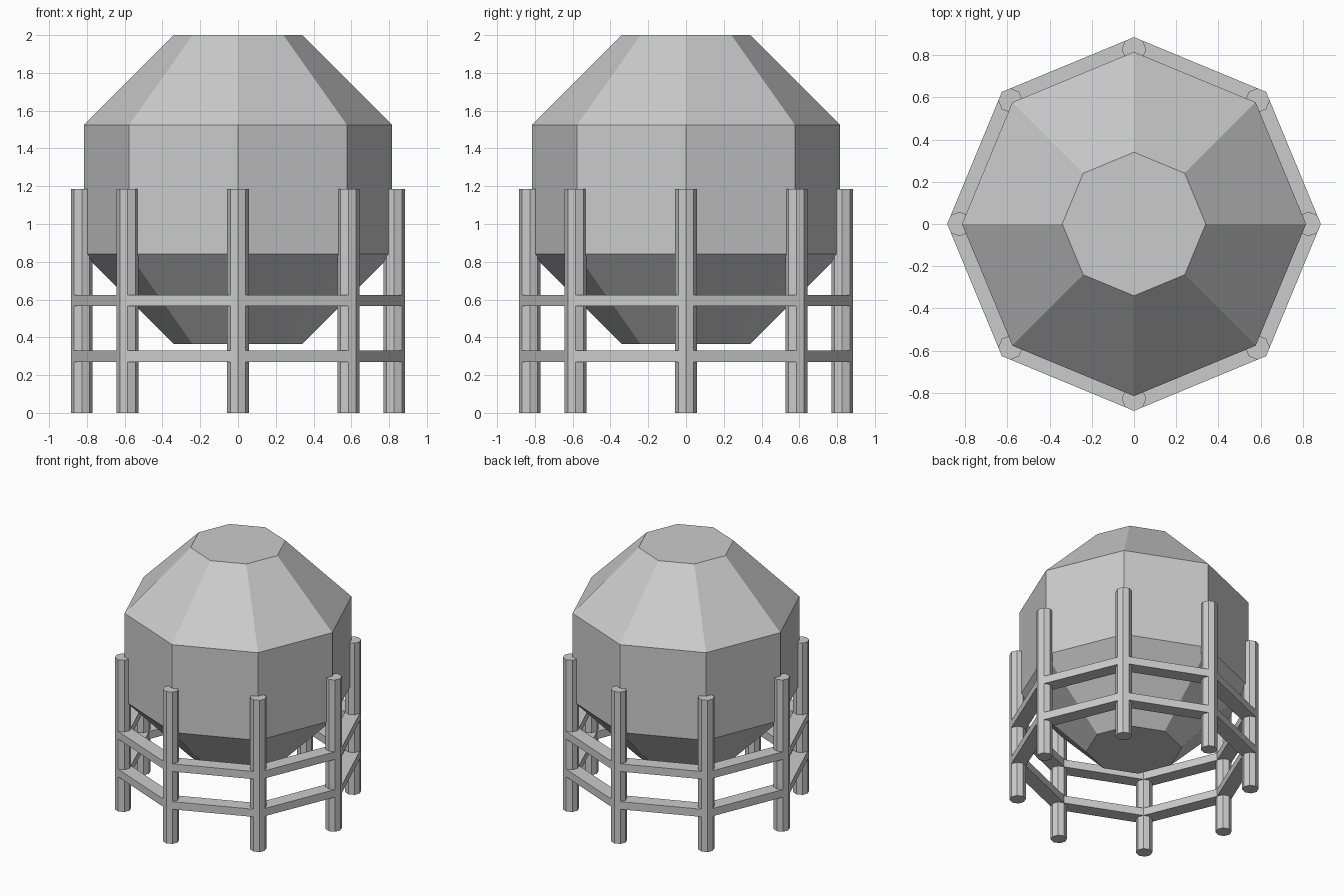
import bpy
import bmesh
from math import cos, sin, pi

cube = bpy.data.objects.get("Cube")
if cube:
    bpy.data.objects.remove(cube, do_unlink=True)

SIDES = 8
OUTER, POST_R = 0.885, 0.058
POST_HEIGHT = 1.185

# One plain grey finish for the whole structure
grey = bpy.data.materials.new("Light grey")
grey.use_nodes = True
colour = (0.6, 0.6, 0.6, 1)
grey.diffuse_color = colour
grey.node_tree.nodes["Principled BSDF"].inputs["Base Color"].default_value = colour


def turned(name, profile, closed=False, location=(0, 0, 0)):
    """Turn a (radius, height) profile into a flat-sided octagonal solid."""
    bm = bmesh.new()
    rings = []
    for r, z in profile:
        angles = [2 * pi * k / SIDES for k in range(SIDES)]
        rings.append([bm.verts.new((r * cos(a), r * sin(a), z)) for a in angles])
    pairs = list(zip(rings, rings[1:]))
    if closed:
        pairs.append((rings[-1], rings[0]))
    else:
        bm.faces.new(rings[0])
        bm.faces.new(rings[-1])
    for low, high in pairs:
        for k in range(SIDES):
            n = (k + 1) % SIDES
            bm.faces.new((low[k], low[n], high[n], high[k]))
    bmesh.ops.recalc_face_normals(bm, faces=bm.faces)
    mesh = bpy.data.meshes.new(name)
    bm.to_mesh(mesh)
    bm.free()
    mesh.materials.append(grey)
    obj = bpy.data.objects.new(name, mesh)
    obj.location = location
    bpy.context.collection.objects.link(obj)
    return obj


# Tank with matching tapered top and bottom
turned("tank", [(0.34, 0.365), (0.815, 0.84), (0.815, 1.525), (0.34, 2.0)])

# Support posts, one at each corner of the tank
for i in range(SIDES):
    a = 2 * pi * i / SIDES
    d = OUTER - POST_R
    turned(f"support_post_{i + 1}", [(POST_R, 0), (POST_R, POST_HEIGHT)],
           location=(d * cos(a), d * sin(a), 0))

# Two rail rings, flush with the outside of the posts
inner = OUTER - 2 * POST_R
for name, z in (("lower_rail", 0.27), ("upper_rail", 0.565)):
    top = z + 0.06
    turned(name, [(inner, z), (OUTER, z), (OUTER, top), (inner, top)], closed=True)
